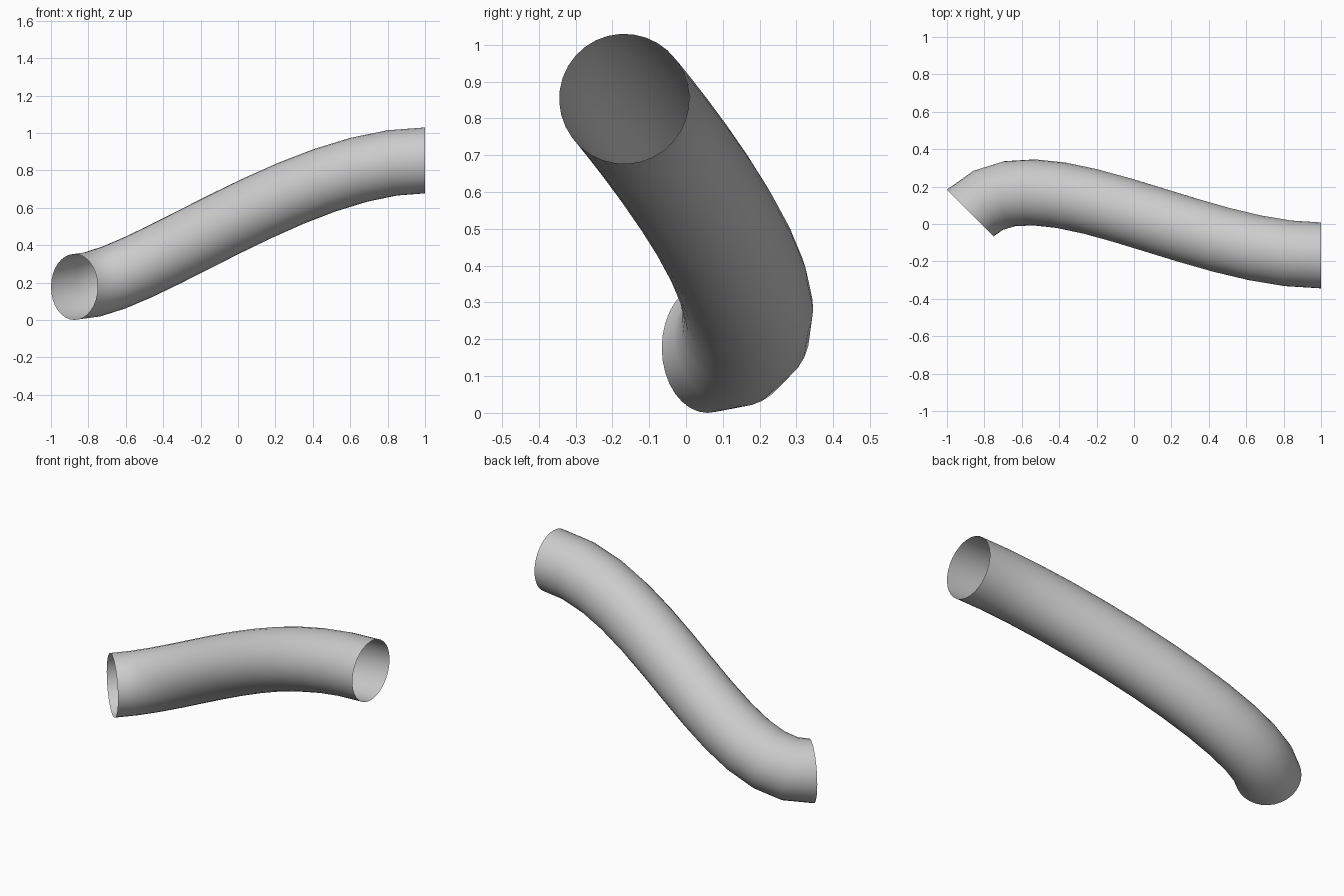
import bpy
from mathutils import Vector

if "Cube" in bpy.data.objects:
    bpy.data.objects.remove(bpy.data.objects["Cube"])

RADIUS = 0.1765

# Centre line: one cubic Bezier span with level tangents at both ends
curve = bpy.data.curves.new("tube", 'CURVE')
curve.dimensions = '3D'
curve.fill_mode = 'FULL'
curve.resolution_u = 12
curve.bevel_depth = RADIUS
curve.bevel_resolution = 14
curve.use_fill_caps = False

spline = curve.splines.new('BEZIER')
spline.bezier_points.add(1)
ends = [
    (Vector((-0.875, 0.059, RADIUS)), Vector((0.345, 0.345, 0))),
    (Vector((1.0, -0.168, 0.853)), Vector((0.69, 0, 0))),
]
for point, (co, handle) in zip(spline.bezier_points, ends):
    point.handle_left_type = point.handle_right_type = 'FREE'
    point.co = co
    point.handle_left = co - handle
    point.handle_right = co + handle

# Open-ended tube swept along the centre line
tube = bpy.data.objects.new("tube", curve)
bpy.context.collection.objects.link(tube)
bpy.context.view_layer.objects.active = tube
tube.select_set(True)
bpy.ops.object.convert(target='MESH')
bpy.ops.object.shade_smooth()
